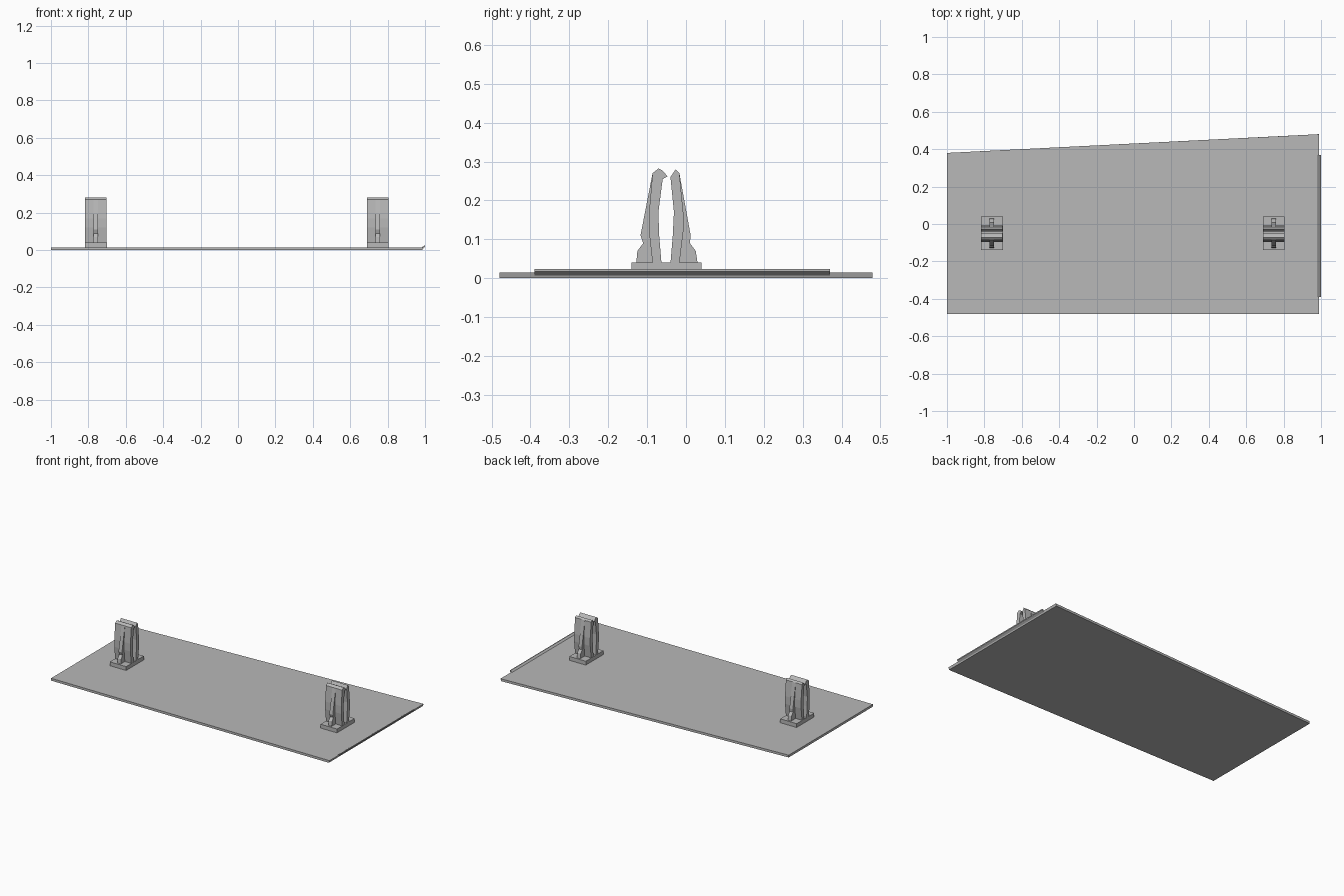
import bpy
import bmesh
from mathutils import Vector

cube = bpy.data.objects.get("Cube")
if cube:
    bpy.data.objects.remove(cube, do_unlink=True)

grey = bpy.data.materials.new("plain grey plastic")
grey.use_nodes = True
colour = (0.48, 0.48, 0.48, 1)
grey.diffuse_color = colour
grey.node_tree.nodes["Principled BSDF"].inputs["Base Color"].default_value = colour


def extrude_profile(name, points, direction):
    """Sweep a closed flat outline along a vector into a solid part."""
    bm = bmesh.new()
    face = bm.faces.new([bm.verts.new(p) for p in points])
    swept = bmesh.ops.extrude_face_region(bm, geom=[face], use_keep_orig=True)
    verts = [g for g in swept["geom"] if isinstance(g, bmesh.types.BMVert)]
    bmesh.ops.translate(bm, verts=verts, vec=Vector(direction))
    bmesh.ops.recalc_face_normals(bm, faces=bm.faces)
    mesh = bpy.data.meshes.new(name)
    bm.to_mesh(mesh)
    bm.free()
    mesh.materials.append(grey)
    obj = bpy.data.objects.new(name, mesh)
    bpy.context.collection.objects.link(obj)
    return obj


def side_part(name, outline, centre, width):
    """Part with a y-z outline, centred at one x position."""
    left = centre - width / 2
    return extrude_profile(name, [(left, y, z) for y, z in outline], (width, 0, 0))


# Tapered cover plate, with its right lower edge chamfered
plate = extrude_profile(
    "cover_plate",
    [(-1, -0.48, 0), (0.99, -0.48, 0), (0.99, 0.48, 0), (-1, 0.38, 0)],
    (0, 0, 0.015))
for v in plate.data.vertices:
    if v.co.x > 0.9 and v.co.z < 0.005:
        v.co.x -= 0.005

# Slanted locating lip along the right-hand edge
lip = [(0.984, 0.005), (1.0, 0.017), (1.0, 0.024), (0.995, 0.024), (0.98, 0.012)]
extrude_profile("edge_lip", [(x, -0.39, z) for x, z in lip], (0, 0.76, 0))

# Clip outlines: bowed prongs, hooked front tip, narrow outer spring tabs
foot = [(-0.14, 0.012), (0.04, 0.012), (0.04, 0.04), (-0.14, 0.04)]
front_bow = [(-0.086, 0.038), (-0.095, 0.12), (-0.095, 0.17), (-0.086, 0.27)]
front_prong = front_bow + [
    (-0.071, 0.282), (-0.062, 0.278), (-0.047, 0.262), (-0.06, 0.255),
    (-0.071, 0.17), (-0.069, 0.11), (-0.063, 0.038)]
front_tab = front_bow + [
    (-0.117, 0.11), (-0.11, 0.09), (-0.125, 0.07), (-0.128, 0.038)]
back_bow = [(-0.017, 0.038), (-0.007, 0.12), (-0.007, 0.17), (-0.017, 0.27)]
back_prong = back_bow + [
    (-0.027, 0.28), (-0.04, 0.26), (-0.031, 0.17), (-0.034, 0.11), (-0.04, 0.038)]
back_tab = back_bow + [
    (0.012, 0.11), (0.01, 0.09), (0.025, 0.07), (0.03, 0.038)]

# Two identical snap clips
for side, x in (("right", -0.76), ("left", 0.747)):
    side_part(side + "_clip_foot", foot, x, 0.117)
    side_part(side + "_clip_front_prong", front_prong, x, 0.115)
    side_part(side + "_clip_back_prong", back_prong, x, 0.115)
    side_part(side + "_clip_front_tab", front_tab, x, 0.024)
    side_part(side + "_clip_back_tab", back_tab, x, 0.024)
